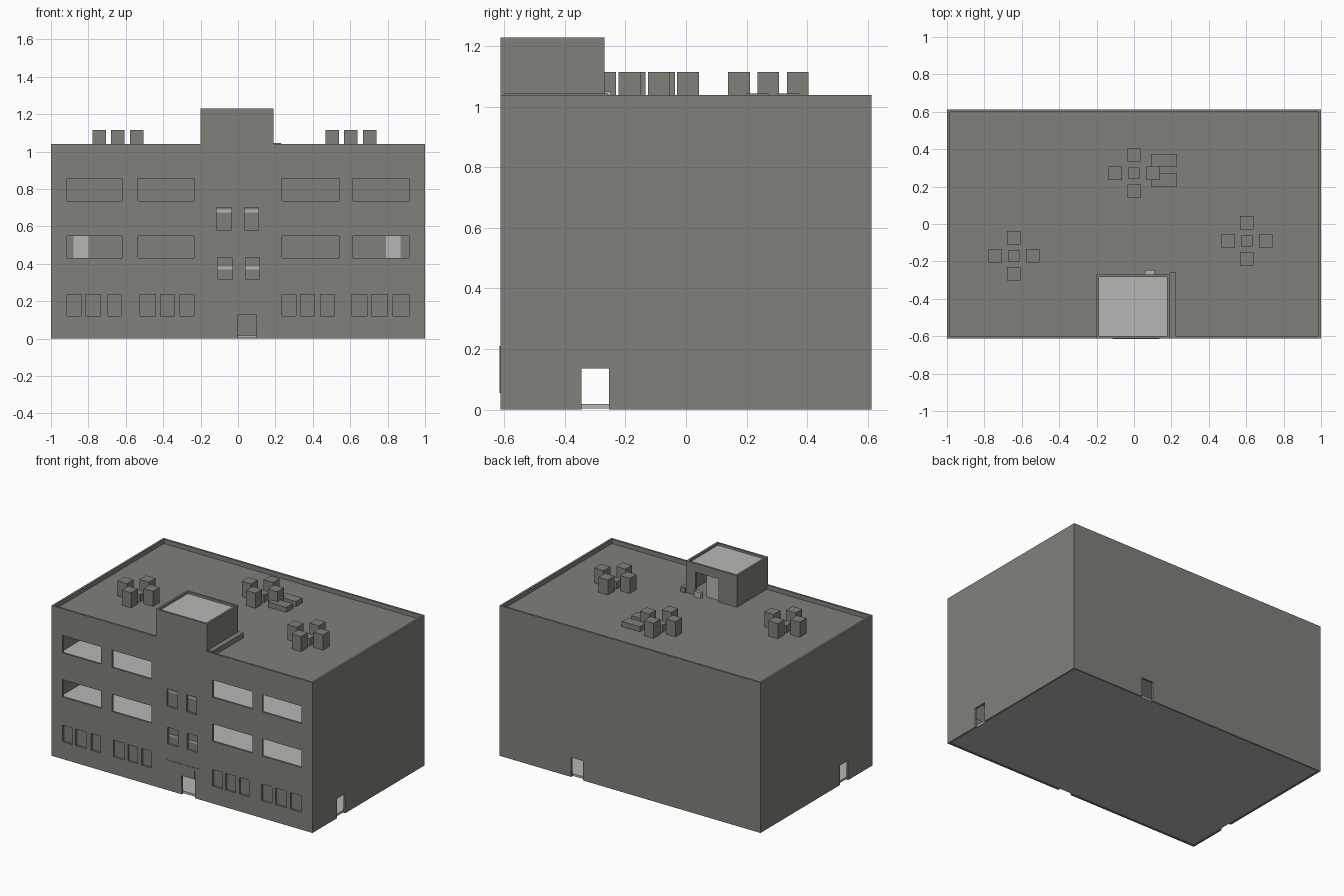
import bpy, bmesh

if "Cube" in bpy.data.objects:
    bpy.data.objects.remove(bpy.data.objects["Cube"])

def material(name, rgb):
    m = bpy.data.materials.new(name)
    m.diffuse_color = (*rgb, 1.0)
    m.use_nodes = True
    m.node_tree.nodes["Principled BSDF"].inputs["Base Color"].default_value = m.diffuse_color
    return m

WALL = material("warm grey concrete", (0.22, 0.218, 0.195))
LIGHT = material("light grey", (0.47, 0.47, 0.46))

def boxes(name, mat, items):
    """One object made of boxes given as (x0, x1, y0, y1, z0, z1)."""
    bm = bmesh.new()
    for x0, x1, y0, y1, z0, z1 in items:
        verts = bmesh.ops.create_cube(bm, size=1)["verts"]
        for v in verts:
            v.co = ((x0, x1)[v.co.x > 0], (y0, y1)[v.co.y > 0], (z0, z1)[v.co.z > 0])
    me = bpy.data.meshes.new(name)
    bm.to_mesh(me)
    bm.free()
    me.materials.append(mat)
    ob = bpy.data.objects.new(name, me)
    bpy.context.collection.objects.link(ob)
    return ob

def cut(ob, items):
    """Subtract boxes from an object."""
    cutter = boxes("cutter", WALL, items)
    cutter.hide_render = True
    mod = ob.modifiers.new("openings", 'BOOLEAN')
    mod.operation, mod.object, mod.solver = 'DIFFERENCE', cutter, 'EXACT'
    dg = bpy.context.evaluated_depsgraph_get()
    me = bpy.data.meshes.new_from_object(ob.evaluated_get(dg))
    ob.modifiers.clear()
    ob.data = me
    bpy.data.objects.remove(cutter)

D = 0.613                 # half depth of the building
T = 0.014                 # wall thickness
IX, IY = 1 - T, D - T     # inner half sizes

# Window layout on the front
wide_x = [(-.915, -.62), (-.535, -.235), (.235, .54), (.615, .915)]
wide = [(a, b, z0, z1) for a, b in wide_x for z0, z1 in ((.43, .55), (.735, .855))]
ground_x = [(-.915, -.84), (-.815, -.735), (-.695, -.625), (-.525, -.44),
            (-.415, -.34), (-.31, -.235), (.235, .31), (.335, .41),
            (.44, .515), (.61, .69), (.715, .8), (.83, .915)]
small = [(a, b, .12, .235) for a, b in ground_x]
small += [(-.115, -.035, .58, .70), (.035, .11, .58, .70),
          (-.11, -.03, .32, .435), (.04, .115, .32, .435)]

# Outer walls: hollow shell, then windows and doors
shell = boxes("outer_walls", WALL, [(-1, 1, -D, D, 0, 1.04)])
cut(shell, [(-IX, IX, -IY, IY, -.1, 1.2)])
holes = [(a, b, -D - .1, -D + .06, z0, z1) for a, b, z0, z1 in wide + small]
holes.append((0, .10, -D - .1, -D + .06, -.1, .13))            # front door
holes.append((.36, .45, D - .06, D + .1, -.1, .135))           # back door
holes += [(s - .06, s + .06, -.345, -.255, -.1, .135) for s in (-1, 1)]  # side doors
cut(shell, holes)

# Blind panels set behind the small windows
boxes("window_panels", WALL,
      [(a - .01, b + .01, -IY + .004, -IY + .012, z0 - .01, z1 + .01) for a, b, z0, z1 in small])

# Entrance surround, a thin raised plate
boxes("entrance_surround", WALL, [(-.115, 0, -D - .003, -D + .002, .055, .21),
                                  (0, .10, -D - .003, -D + .002, .13, .21),
                                  (.10, .135, -D - .003, -D + .002, .19, .21)])

# Storey floors
boxes("storey_floors", LIGHT, [(-IX, IX, -IY, IY, z - .015, z) for z in (.018, .385, .69)])

# Pale doors on the inner back wall
boxes("inner_doors", LIGHT, [(-.88, -.80, IY - .008, IY - .001, .385, .56),
                             (.79, .87, IY - .008, IY - .001, .385, .56)])

# Roof slab, sunk below the parapet
boxes("roof_slab", WALL, [(-IX, IX, -IY, IY, .985, 1.01)])

# Stair house on the roof
house = boxes("stair_house", WALL, [(-.2, .19, -D, -.27, 1.011, 1.23)])
cut(house, [(-.186, .176, -D + T, -.284, .9, 1.3)])
cut(house, [(-.06, .115, -.32, -.2, .9, 1.17)])
boxes("stair_house_roof", LIGHT, [(-.186, .176, -D + T, -.284, 1.20, 1.215)])
boxes("stair_house_door", LIGHT, [(-.06, .045, -.30, -.29, 1.01, 1.17),
                                  (.06, .11, -.27, -.247, 1.01, 1.05)])
boxes("stair_house_ledge", WALL, [(.19, .225, -D + T, -.26, 1.01, 1.045)])

# Roof ventilation units, four round a lower core
units, H = [], .036
for cx, cy in ((-.642, -.17), (0, .272), (.604, -.09)):
    for dx, dy in ((.1, 0), (-.1, 0), (0, .097), (0, -.097)):
        x, y = cx + dx, cy + dy
        units.append((x - H, x + H, y - H, y + H, 1.01, 1.115))
    units.append((cx - .03, cx + .03, cy - .03, cy + .03, 1.01, 1.06))
boxes("roof_units", WALL, units)

# Flat pads beside the rear units
boxes("roof_pads", WALL, [(.09, .23, .305, .375, 1.01, 1.045),
                          (.09, .23, .20, .272, 1.01, 1.045)])
